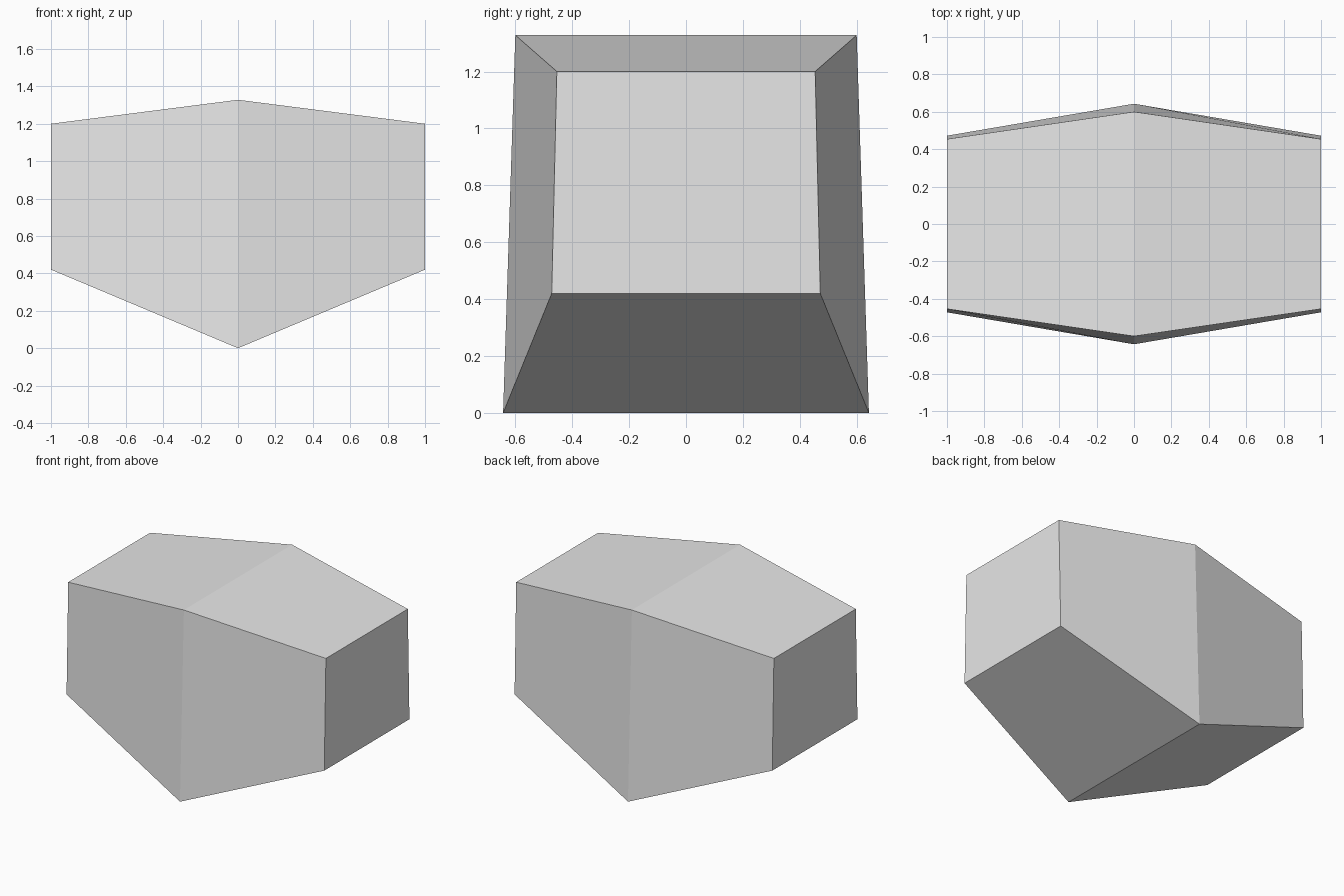
import bpy
import bmesh

default = bpy.data.objects.get("Cube")
if default:
    bpy.data.objects.remove(default, do_unlink=True)

# Plain grey material
grey = bpy.data.materials.new("plain_grey")
grey.use_nodes = True
colour = (0.8, 0.8, 0.8, 1.0)
grey.diffuse_color = colour
grey.node_tree.nodes["Principled BSDF"].inputs["Base Color"].default_value = colour


def section(bm, x, bottom, top, bottom_half, top_half):
    """Trapezoid cross-section across the body at x."""
    outline = [(-bottom_half, bottom), (bottom_half, bottom),
               (top_half, top), (-top_half, top)]
    return [bm.verts.new((x, y, z)) for y, z in outline]


# Faceted body: a wide middle section tapering to both ends
bm = bmesh.new()
end = (0.42, 1.2, 0.472, 0.454)
rings = [section(bm, -1, *end),
         section(bm, 0, 0, 1.328, 0.643, 0.6),
         section(bm, 1, *end)]
for a, b in zip(rings, rings[1:]):
    for i in range(4):
        j = (i + 1) % 4
        bm.faces.new((a[i], a[j], b[j], b[i]))

# Flat end caps
bm.faces.new(rings[0])
bm.faces.new(rings[-1])
bmesh.ops.recalc_face_normals(bm, faces=bm.faces)

mesh = bpy.data.meshes.new("faceted_body")
bm.to_mesh(mesh)
bm.free()
mesh.materials.append(grey)
body = bpy.data.objects.new("faceted_body", mesh)
bpy.context.collection.objects.link(body)
